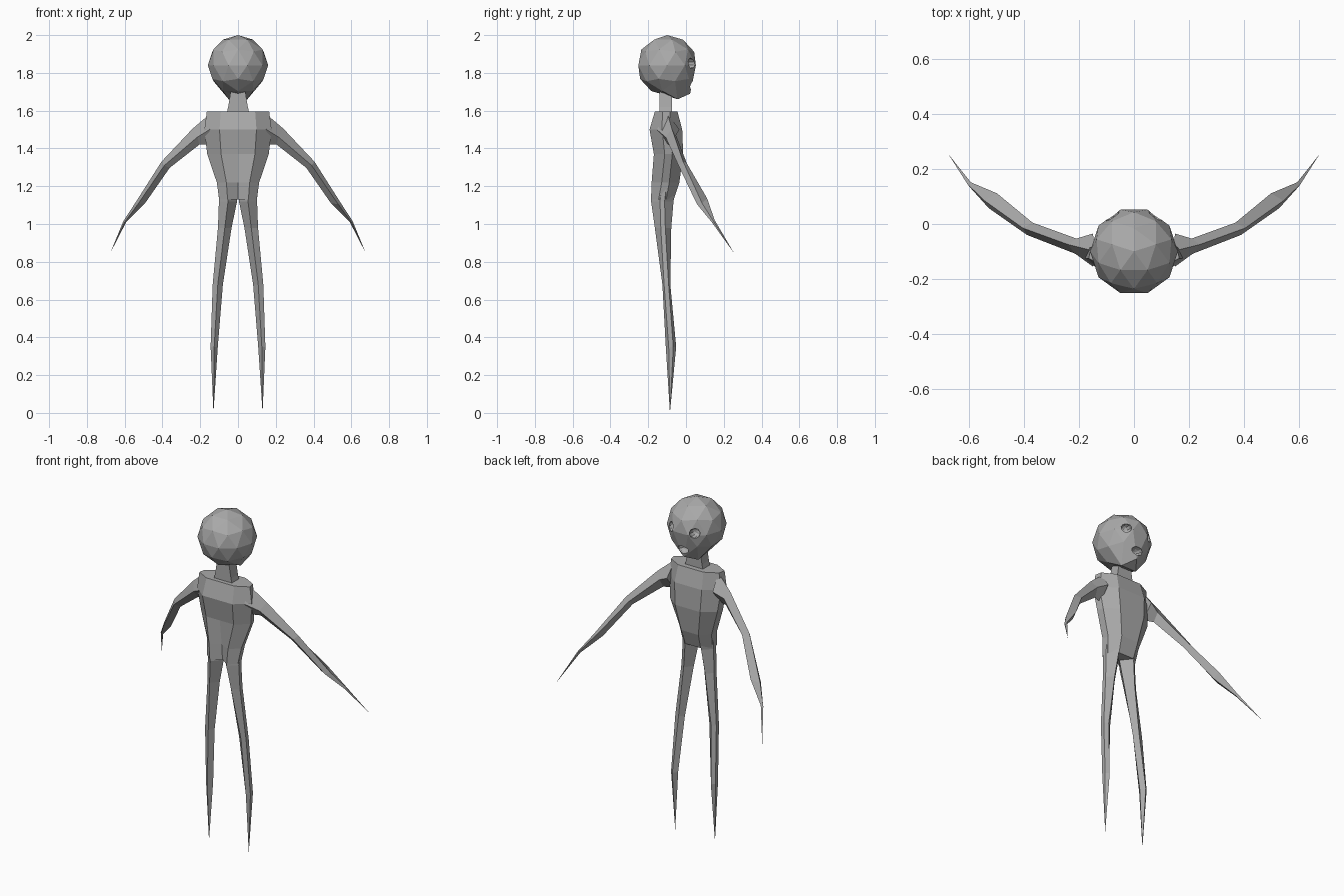
import bpy, bmesh, math
from mathutils import Matrix, Vector

if "Cube" in bpy.data.objects:
    bpy.data.objects.remove(bpy.data.objects["Cube"])

skin = bpy.data.materials.new("grey skin")
skin.diffuse_color = (0.4, 0.4, 0.4, 1)
skin.use_nodes = True
skin.node_tree.nodes["Principled BSDF"].inputs["Base Color"].default_value = skin.diffuse_color


def finish(name, bm):
    bmesh.ops.recalc_face_normals(bm, faces=bm.faces)
    me = bpy.data.meshes.new(name)
    bm.to_mesh(me)
    bm.free()
    me.materials.append(skin)
    ob = bpy.data.objects.new(name, me)
    bpy.context.collection.objects.link(ob)
    return ob


def loft(name, rings, tip=None, sx=1):
    """Skin a list of equal rings, ending in a cap or a sharp tip."""
    bm = bmesh.new()
    rows = [[bm.verts.new((x * sx, y, z)) for x, y, z in r] for r in rings]
    n = len(rows[0])
    for a, b in zip(rows, rows[1:]):
        for i in range(n):
            j = (i + 1) % n
            bm.faces.new((a[i], a[j], b[j], b[i]))
    bm.faces.new(rows[0])
    if tip:
        t = bm.verts.new((tip[0] * sx, tip[1], tip[2]))
        for i in range(n):
            bm.faces.new((rows[-1][i], rows[-1][(i + 1) % n], t))
    else:
        bm.faces.new(rows[-1])
    return finish(name, bm)


# Torso: height, half width, front y, back y, depth of front groove
def torso_ring(z, w, yf, yb, groove):
    ym = (yf + yb) / 2
    half = [(w * 0.55, yf), (w, ym - 0.02), (w * 0.95, ym + 0.02), (w * 0.5, yb)]
    pts = [(0, yf + groove)] + half + [(0, yb)] + [(-x, y) for x, y in reversed(half)]
    return [(x, y, z) for x, y in pts]


loft("torso", [torso_ring(*r) for r in [
    (1.595, 0.165, -0.165, -0.045, 0.0),
    (1.50, 0.178, -0.193, -0.02, 0.0),
    (1.37, 0.163, -0.17, -0.015, 0.0),
    (1.22, 0.112, -0.182, -0.035, 0.03),
    (1.13, 0.10, -0.185, -0.065, 0.04)]])

# Neck
loft("neck", [[(-w, -0.14, z), (w, -0.14, z), (w, -0.075, z), (-w, -0.075, z)]
              for z, w in [(1.57, 0.064), (1.62, 0.052), (1.73, 0.034)]])


# Legs: height, inner x, outer x, front y, back y
def leg_ring(z, xi, xo, yf, yb):
    xm, ym = (xi + xo) / 2, (yf + yb) / 2
    return [(xi, ym, z), (xm, yf, z), (xo, ym - 0.012, z),
            (xo, ym + 0.012, z), (xm, yb, z)]


leg = [leg_ring(*r) for r in [
    (1.22, 0.005, 0.105, -0.175, -0.05),
    (1.12, 0.005, 0.101, -0.185, -0.066),
    (0.98, 0.034, 0.106, -0.165, -0.078),
    (0.68, 0.080, 0.134, -0.125, -0.083),
    (0.35, 0.107, 0.145, -0.107, -0.052)]]

# Arms: four-sided, from shoulder to pointed hand
arm = [
    [(0.14, -0.10, 1.59), (0.15, -0.155, 1.50), (0.15, -0.10, 1.42), (0.15, -0.035, 1.50)],
    [(0.24, -0.075, 1.505), (0.215, -0.108, 1.46), (0.205, -0.08, 1.42), (0.21, -0.053, 1.47)],
    [(0.405, -0.015, 1.33), (0.39, -0.04, 1.31), (0.362, -0.02, 1.297), (0.37, 0.005, 1.32)],
    [(0.545, 0.085, 1.11), (0.53, 0.058, 1.105), (0.492, 0.075, 1.11), (0.50, 0.112, 1.135)],
    [(0.607, 0.145, 1.015), (0.60, 0.136, 1.01), (0.592, 0.143, 1.01), (0.595, 0.152, 1.02)]]

for side, sx in (("right", 1), ("left", -1)):
    loft(side + "_leg", leg, (0.13, -0.085, 0.0), sx)
    loft(side + "_arm", arm, (0.677, 0.255, 0.845), sx)

# Head: faceted ball with a jaw pulled down at the face
R, centre = 0.16, Vector((0, -0.10, 1.84))
bm = bmesh.new()
bmesh.ops.create_icosphere(bm, subdivisions=2, radius=R,
                           matrix=Matrix.Rotation(math.pi / 2, 4, 'Z'))
for v in bm.verts:
    if v.co.y > 0.02 and v.co.z < -0.3 * R:
        if v.co.z < -0.8 * R:
            v.co.z, v.co.y = -0.18, 0.055
        elif abs(v.co.x) < 0.01:
            v.co.y, v.co.z = 0.122, -0.15
    v.co += centre
head = finish("head", bm)

# Eye sockets and mouth, hollowed out of the head
for name, loc, size in [("right_eye", (0.074, 0.022, 1.85), (0.029, 0.035, 0.029)),
                        ("left_eye", (-0.074, 0.022, 1.85), (0.029, 0.035, 0.029)),
                        ("mouth", (0, 0.03, 1.735), (0.037, 0.035, 0.024))]:
    bm = bmesh.new()
    bmesh.ops.create_uvsphere(bm, u_segments=10, v_segments=6, radius=1,
                              matrix=Matrix.LocRotScale(loc, None, size)
                              @ Matrix.Rotation(math.pi / 2, 4, 'X'))
    cutter = finish(name + "_cutter", bm)
    cutter.hide_render = True
    mod = head.modifiers.new(name, 'BOOLEAN')
    mod.operation, mod.solver, mod.object = 'DIFFERENCE', 'EXACT', cutter
    bpy.context.view_layer.objects.active = head
    bpy.ops.object.modifier_apply(modifier=mod.name)
    bpy.data.objects.remove(cutter)
